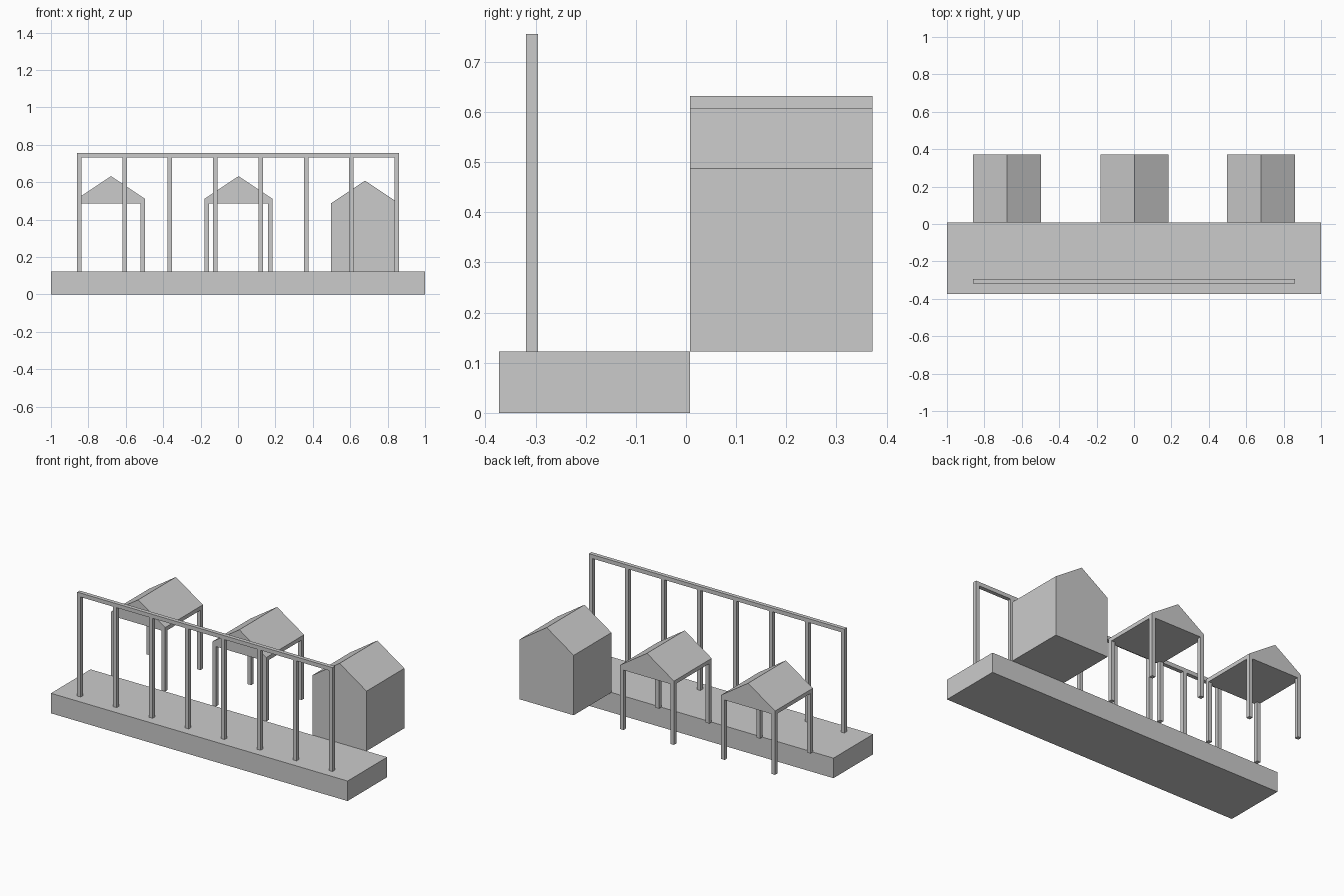
import bpy, bmesh

if "Cube" in bpy.data.objects:
    bpy.data.objects.remove(bpy.data.objects["Cube"])

T = 0.024                    # timber thickness
FLOOR, EAVE = 0.122, 0.487   # platform top, top of shelter posts
Y0, Y1 = 0.008, 0.372        # depth range of the huts
HALF, RISE = 0.182, 0.121    # hut half width, roof rise


def prism(name, profile, y0, y1):
    """Extrude an xz profile along y."""
    bm = bmesh.new()
    face = bm.faces.new([bm.verts.new((x, y0, z)) for x, z in profile])
    ext = bmesh.ops.extrude_face_region(bm, geom=[face])
    verts = [g for g in ext["geom"] if isinstance(g, bmesh.types.BMVert)]
    bmesh.ops.translate(bm, verts=verts, vec=(0, y1 - y0, 0))
    bmesh.ops.recalc_face_normals(bm, faces=bm.faces[:])
    mesh = bpy.data.meshes.new(name)
    bm.to_mesh(mesh)
    bm.free()
    obj = bpy.data.objects.new(name, mesh)
    bpy.context.collection.objects.link(obj)
    return obj


def box(name, x0, x1, y0, y1, z0, z1):
    return prism(name, [(x0, z0), (x1, z0), (x1, z1), (x0, z1)], y0, y1)


def gabled(name, cx, z0, eave):
    """Five-sided gabled block."""
    return prism(name, [(cx - HALF, z0), (cx + HALF, z0), (cx + HALF, eave),
                        (cx, eave + RISE), (cx - HALF, eave)], Y0, Y1)


# Platform
box("platform", -1, 1, -0.373, Y0, 0, FLOOR)

# Front frame: eight posts and a top rail
FY0, FY1, FX, TOP = -0.319, -0.295, 0.861, 0.755
for i in range(8):
    x = -FX + i * (2 * FX - T) / 7
    box(f"frame_post_{i + 1}", x, x + T, FY0, FY1, FLOOR, TOP - T)
box("frame_rail", -FX, FX, FY0, FY1, TOP - T, TOP)

# Two open shelters with corner posts
for n, cx in (("left", -0.679), ("middle", 0.003)):
    gabled(f"{n}_shelter_roof", cx, EAVE, EAVE + T)
    for sx, x in (("left", cx - HALF), ("right", cx + HALF - T)):
        for sy, y in (("front", Y0), ("back", Y1 - T)):
            box(f"{n}_shelter_{sy}_{sx}_post", x, x + T, y, y + T, FLOOR, EAVE)

# Closed hut on the right
gabled("closed_hut", 0.679, FLOOR, EAVE)
